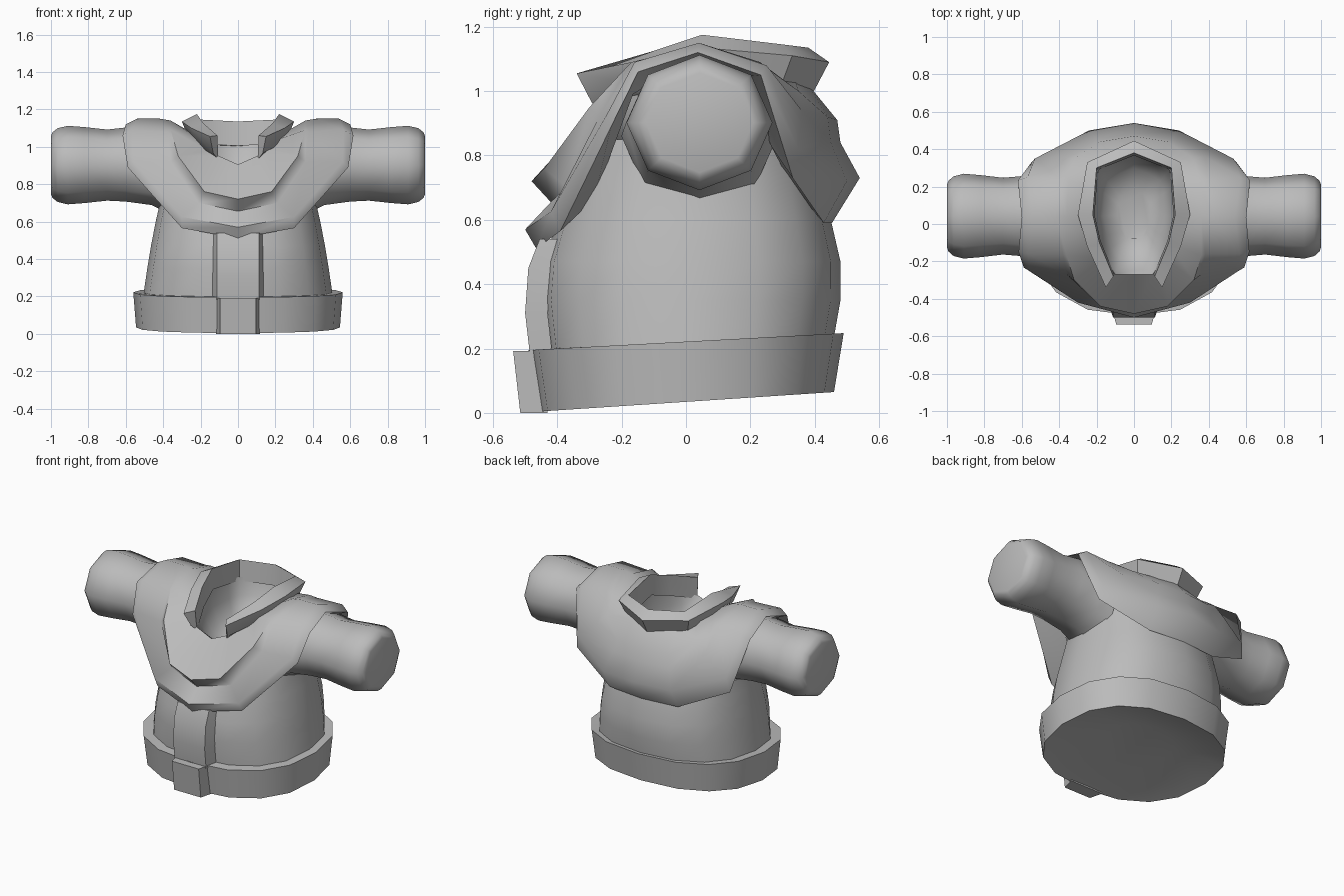
import bpy, bmesh, math
from mathutils import Vector

if "Cube" in bpy.data.objects:
    bpy.data.objects.remove(bpy.data.objects["Cube"], do_unlink=True)

grey = bpy.data.materials.new("cloth_grey")
grey.use_nodes = True
COLOUR = (0.5, 0.5, 0.5, 1)
grey.diffuse_color = COLOUR
grey.node_tree.nodes["Principled BSDF"].inputs["Base Color"].default_value = COLOUR


def loft(name, rows, cap_start=False, cap_end=False, angle=45):
    """Skin a list of equally long closed point rows."""
    bm = bmesh.new()
    grid = [[bm.verts.new(p) for p in row] for row in rows]
    count = len(rows[0])
    for lower, upper in zip(grid, grid[1:]):
        for i in range(count):
            j = (i + 1) % count
            bm.faces.new((lower[i], lower[j], upper[j], upper[i]))
    if cap_start:
        bm.faces.new(grid[0][::-1])
    if cap_end:
        bm.faces.new(grid[-1])
    bmesh.ops.recalc_face_normals(bm, faces=bm.faces)
    mesh = bpy.data.meshes.new(name)
    bm.to_mesh(mesh)
    bm.free()
    obj = bpy.data.objects.new(name, mesh)
    bpy.context.collection.objects.link(obj)
    mesh.materials.append(grey)
    bpy.ops.object.select_all(action="DESELECT")
    obj.select_set(True)
    bpy.context.view_layer.objects.active = obj
    bpy.ops.object.shade_smooth_by_angle(angle=math.radians(angle))


def oval(half_width, front, back, z, slope=0.0, sides=16):
    """Rounded outline; slope raises it toward the back."""
    points = []
    for i in range(sides):
        t = math.tau * i / sides - math.pi / 2
        c, s = math.cos(t), math.sin(t)
        x = math.copysign(abs(c) ** 0.85, c) * half_width
        y = (front + back) / 2 + math.copysign(abs(s) ** 0.85, s) * (back - front) / 2
        points.append(Vector((x, y, z + slope * (y - front))))
    return points


def mirrored(half, closed=True):
    """Add the other side to a half outline that ends at the back centre."""
    half = [Vector(p) for p in half]
    other = half[-2:0:-1] if closed else half[-2::-1]
    return half + [Vector((-p.x, p.y, p.z)) for p in other]


def scaled(row, k, dz):
    return [Vector((p.x * k, 0.05 + (p.y - 0.05) * k, p.z + dz)) for p in row]


# Torso
loft("torso", [oval(*r) for r in (
    (0.51, -0.43, 0.45, 0.18), (0.485, -0.45, 0.48, 0.35), (0.465, -0.44, 0.48, 0.47),
    (0.44, -0.40, 0.45, 0.60), (0.41, -0.37, 0.42, 0.73), (0.40, -0.30, 0.38, 0.85))],
    angle=70)

# Hem band, hollow underneath
bottom = oval(0.545, -0.46, 0.46, 0.004, 0.066)
loft("hem_band", [
    scaled(bottom, 0.4, 0.05), scaled(bottom, 0.8, 0.025), bottom,
    oval(0.56, -0.49, 0.49, 0.195, 0.054), oval(0.49, -0.42, 0.43, 0.2, 0.045)],
    cap_start=True)


def strip(name, stations, inner, outer, depth):
    """Raised front strip with slanted sides, from (y, z) stations."""
    rows = [[(-inner, y + depth, z), (-outer, y, z), (outer, y, z), (inner, y + depth, z)]
            for y, z in stations]
    loft(name, rows, cap_start=True, cap_end=True, angle=35)


# Front placket and its hem tab
strip("front_placket", ((-0.485, 0.18), (-0.5, 0.31), (-0.49, 0.45), (-0.455, 0.54)),
      0.135, 0.112, 0.07)
strip("hem_tab", ((-0.515, 0.0), (-0.537, 0.192)), 0.118, 0.095, 0.085)

# Mantle rows from the outer edge to the neck, front to back
edge = mirrored((
    (0, -0.50, 0.57), (0.3, -0.42, 0.625), (0.56, -0.25, 0.92), (0.565, -0.16, 1.09),
    (0.54, 0.04, 1.15), (0.57, 0.25, 1.08), (0.53, 0.35, 0.82), (0.24, 0.50, 0.72),
    (0, 0.54, 0.73)))
crease = mirrored((
    (0, -0.42, 0.655), (0.21, -0.37, 0.7), (0.36, -0.27, 0.92), (0.38, -0.16, 1.08),
    (0.42, 0.04, 1.15), (0.4, 0.24, 1.08), (0.38, 0.36, 0.94), (0.2, 0.45, 0.84),
    (0, 0.48, 0.84)))
ridge = mirrored((
    (0, -0.48, 0.72), (0.18, -0.44, 0.76), (0.32, -0.3, 0.95), (0.36, -0.17, 1.09),
    (0.36, 0.04, 1.14), (0.35, 0.23, 1.09), (0.32, 0.35, 1.0), (0.18, 0.44, 0.92),
    (0, 0.47, 0.91)))
neck = mirrored((
    (0, -0.27, 0.905), (0.1, -0.27, 0.95), (0.16, -0.18, 0.98), (0.19, -0.1, 1.03),
    (0.22, 0.04, 1.06), (0.21, 0.2, 1.05), (0.19, 0.29, 1.04), (0.11, 0.34, 1.03),
    (0, 0.38, 1.02)))

# Thick lip under the mantle edge, folded in toward the torso
lip = []
for p in edge:
    flare = 0.06 * max(0, (p.z - 0.7) / 0.45)
    drop = 0.14 * p.y / 0.54 if p.y > 0.3 else 0.06 if p.z < 0.8 else 0.03
    pull = -0.36 * (p.y - 0.3) if p.y > 0.3 else -0.07 * p.y
    lip.append(p + Vector((math.copysign(flare, p.x) if p.x else 0, pull, -drop)))
fold = [Vector((p.x, p.y, min(p.z + 0.1, 1.03))) for p in scaled(lip, 0.76, 0)]


def bowl(k, z):
    return [Vector((p.x, p.y, z + 0.3 * (p.z - 1))) for p in scaled(neck, k, 0)]


loft("mantle", [fold, lip, edge, crease, ridge, neck,
                bowl(0.93, 0.92), bowl(0.75, 0.83), bowl(0.4, 0.78)],
     cap_end=True, angle=58)

# Standing collar, open at the front
inner_top = mirrored((
    (0.11, -0.28, 1.06), (0.185, -0.1, 1.125), (0.22, 0.05, 1.175), (0.2, 0.3, 1.145),
    (0, 0.38, 1.135)), closed=False)
outer_top = mirrored((
    (0.15, -0.34, 1.055), (0.25, -0.12, 1.1), (0.3, 0.05, 1.135), (0.25, 0.33, 1.11),
    (0, 0.445, 1.09)), closed=False)
outer_base = scaled(outer_top, 0.88, -0.09)
inner_base = scaled(inner_top, 0.96, -0.13)
loft("collar", list(zip(inner_top, outer_top, outer_base, inner_base)),
     cap_start=True, cap_end=True)

# Eight-sided sleeves, dropping toward the armpit at the root
for side, name in ((1, "left_sleeve"), (-1, "right_sleeve")):
    rows = []
    for x, r, z in ((0.36, 0.225, 0.86), (0.46, 0.212, 0.9), (0.6, 0.198, 0.905),
                    (0.7, 0.19, 0.902), (0.82, 0.203, 0.902), (0.91, 0.21, 0.902),
                    (0.965, 0.197, 0.902), (0.992, 0.175, 0.902), (1.0, 0.155, 0.902)):
        rows.append([(side * x, 0.042 + 1.08 * r * math.sin(i * math.tau / 8),
                      z + r * math.cos(i * math.tau / 8)) for i in range(8)])
    loft(name, rows, cap_end=True, angle=50)
